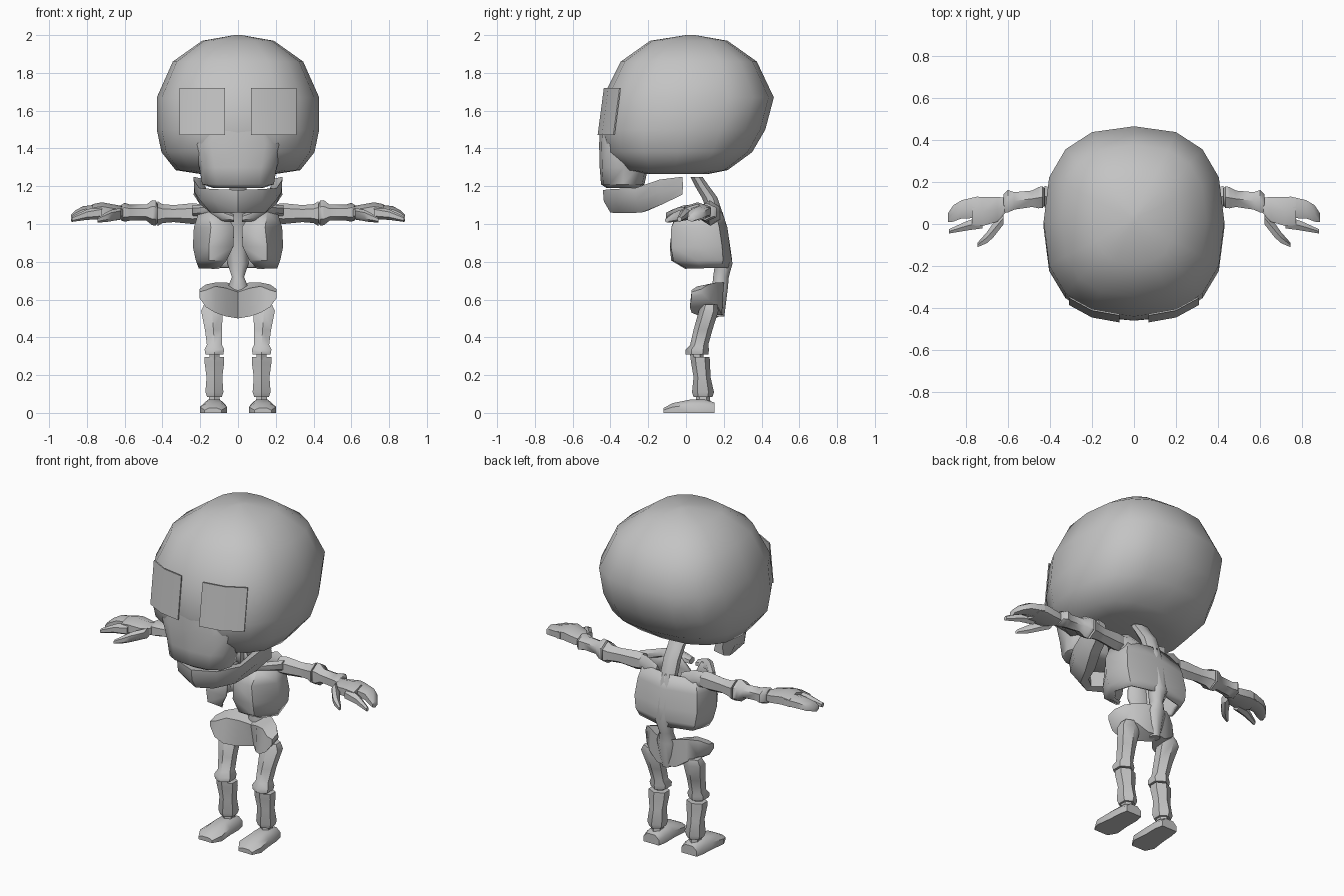
import bpy, bmesh, math
from mathutils import Vector

bone = bpy.data.materials.new("bone_grey")
bone.diffuse_color = (0.55, 0.55, 0.55, 1)
X, Y, Z = Vector((1, 0, 0)), Vector((0, 1, 0)), Vector((0, 0, 1))


def loft(name, rings, mirror=False, closed=True, caps=True, angle=50, thick=0):
    """Skin a list of equally sized point rings."""
    bm = bmesh.new()
    vs = [[bm.verts.new(p) for p in r] for r in rings]
    n = len(rings[0])
    for a, b in zip(vs, vs[1:]):
        for i in range(n if closed else n - 1):
            j = (i + 1) % n
            bm.faces.new((a[i], a[j], b[j], b[i]))
    if caps:
        bm.faces.new(vs[0][::-1])
        bm.faces.new(vs[-1])
    bmesh.ops.recalc_face_normals(bm, faces=bm.faces)
    me = bpy.data.meshes.new(name)
    bm.to_mesh(me)
    bm.free()
    ob = bpy.data.objects.new(name, me)
    me.materials.append(bone)
    bpy.context.collection.objects.link(ob)
    bpy.ops.object.select_all(action='DESELECT')
    ob.select_set(True)
    bpy.context.view_layer.objects.active = ob
    bpy.ops.object.shade_smooth_by_angle(angle=math.radians(angle))
    if mirror:
        m = ob.modifiers.new("mirror", 'MIRROR')
        m.merge_threshold = 0.002
    if thick:
        s = ob.modifiers.new("thickness", 'SOLIDIFY')
        s.thickness, s.offset = thick, 0
    return ob


def limb(name, stations, u, v, sides=6, mirror=True, angle=50):
    """Tube through stations (x, y, z, radius along u, radius along v)."""
    rings = []
    for x, y, z, a, b in stations:
        rings.append([Vector((x, y, z)) + u * a * math.cos(t) + v * b * math.sin(t)
                      for t in [(k + 0.5) * math.tau / sides for k in range(sides)]])
    return loft(name, rings, mirror, angle=angle)


def oval(z, w, yf, yb, p=2.5, sides=16):
    """Horizontal rounded ring with its own front and back depth."""
    cy = (yf + yb) / 2
    h = (yb - yf) / 2
    pts = []
    for k in range(sides):
        c, s = math.cos(k * math.tau / sides), math.sin(k * math.tau / sides)
        pts.append((math.copysign(abs(c) ** (2 / p), c) * w,
                    cy + math.copysign(abs(s) ** (2 / p), s) * h, z))
    return pts


# Skull: cranium and upper face
loft("cranium", [oval(*r) for r in [
    (1.265, 0.20, -0.22, 0.12), (1.285, 0.33, -0.34, 0.22), (1.38, 0.405, -0.435, 0.35),
    (1.50, 0.43, -0.46, 0.42), (1.67, 0.43, -0.44, 0.465), (1.86, 0.345, -0.345, 0.375),
    (1.97, 0.19, -0.19, 0.22), (2.0, 0.02, 0.0, 0.05)]], angle=70)
loft("upper_face", [oval(*r, 2.7, 12) for r in [
    (1.19, 0.13, -0.42, -0.25), (1.21, 0.19, -0.45, -0.22), (1.30, 0.205, -0.457, -0.2),
    (1.42, 0.24, -0.46, -0.2), (1.52, 0.20, -0.455, -0.2)]], angle=60)

# Eye plates wrapped on the face
eye = []
for z, d in ((1.47, 0.0), (1.72, 0.033)):
    eye.append([(0.07, -0.468 + d, z), (0.20, -0.445 + d, z), (0.31, -0.385 + d, z),
                (0.308, -0.378 + d, z), (0.20, -0.437 + d, z), (0.07, -0.46 + d, z)])
loft("eye_plate", eye, mirror=True)

# Lower jaw: horseshoe with sloping outer wall
jaw = []
for x, y, lo, hi in [(0.235, -0.02, 1.155, 1.25), (0.235, -0.14, 1.105, 1.235),
                     (0.205, -0.27, 1.06, 1.19), (0.13, -0.39, 1.058, 1.185),
                     (0.0, -0.44, 1.06, 1.18)]:
    t = min(1, max(0, (-y - 0.02) / 0.3))
    k = 1 - 0.35 * t
    jaw.append([(x, y, hi), (x * 0.98, y + 0.005, (lo + hi) / 2), (x * k, y + 0.04 * t, lo),
                (x * k * 0.72, y + 0.08 * t, lo + 0.01), (x * 0.8, y + 0.07 * t, hi - 0.01)])
loft("lower_jaw", jaw, mirror=True)

# Spine with neck
limb("spine", [(0, 0.055, 1.25, 0.06, 0.035), (0, 0.085, 1.20, 0.05, 0.04),
               (0, 0.125, 1.14, 0.05, 0.045), (0, 0.17, 1.02, 0.05, 0.04),
               (0, 0.20, 0.79, 0.06, 0.05), (0, 0.185, 0.72, 0.035, 0.045),
               (0, 0.18, 0.66, 0.06, 0.045), (0, 0.175, 0.51, 0.03, 0.03)], X, Y, 8, False)

# Rib cage: open shell split down the front
ribs = [(1.06, [(.07, -.04), (.15, -.03), (.20, .05), (.17, .15), (0, .185)]),
        (0.98, [(.02, -.065), (.14, -.07), (.225, .04), (.19, .17), (0, .21)]),
        (0.88, [(.025, -.077), (.15, -.072), (.23, .05), (.20, .185), (0, .225)]),
        (0.81, [(.06, -.07), (.15, -.06), (.215, .06), (.19, .19), (0, .235)]),
        (0.77, [(.10, .0), (.15, .01), (.20, .08), (.17, .18), (0, .225)])]
loft("rib_cage", [[(x, y, z) for x, y in pts] for z, pts in ribs],
     mirror=True, closed=False, caps=False, thick=0.018)

# Collar bones and shoulder blades
limb("collar_bone", [(0.02, -0.085, 1.03, 0.025, 0.02), (0.08, -0.075, 1.045, 0.035, 0.03),
                     (0.15, -0.01, 1.075, 0.035, 0.025), (0.24, 0.09, 1.07, 0.03, 0.03)], Y, Z)
limb("shoulder_blade", [(0.08, 0.155, 1.02, 0.02, 0.06), (0.16, 0.145, 1.05, 0.025, 0.06),
                        (0.22, 0.12, 1.06, 0.03, 0.04)], Y, Z)

# Pelvis: half bowl with flared wings, (x, [front top, back top, back low, front low])
pelvis = [(0.0, [(.12, .64), (.20, .67), (.20, .52), (.15, .50)]),
          (0.06, [(.09, .66), (.20, .69), (.19, .52), (.08, .51)]),
          (0.12, [(.06, .67), (.16, .69), (.17, .56), (.03, .53)]),
          (0.17, [(.03, .65), (.12, .68), (.13, .59), (.02, .56)]),
          (0.205, [(.03, .64), (.08, .655), (.09, .63), (.03, .61)])]
loft("pelvis", [[(x, y, z) for y, z in pts] for x, pts in pelvis], mirror=True, angle=60)

# Legs
limb("thigh", [(0.14, 0.125, 0.575, 0.045, 0.04), (0.138, 0.12, 0.54, 0.066, 0.052),
               (0.13, 0.09, 0.44, 0.052, 0.05), (0.125, 0.07, 0.36, 0.046, 0.048),
               (0.125, 0.06, 0.335, 0.06, 0.062), (0.125, 0.058, 0.31, 0.055, 0.06)], X, Y)
limb("knee", [(0.125, 0.055, 0.32, 0.03, 0.035), (0.125, 0.06, 0.28, 0.03, 0.035)], X, Y)
limb("shin", [(0.125, 0.075, 0.295, 0.06, 0.05), (0.125, 0.077, 0.265, 0.06, 0.05),
              (0.125, 0.085, 0.19, 0.048, 0.045), (0.125, 0.09, 0.11, 0.055, 0.058),
              (0.125, 0.09, 0.085, 0.045, 0.05)], X, Y)
limb("ankle", [(0.125, 0.09, 0.1, 0.03, 0.035), (0.125, 0.09, 0.05, 0.035, 0.04)], X, Y)
foot = []
for y, x, w, h in [(0.15, 0.125, 0.05, 0.055), (0.10, 0.125, 0.06, 0.07),
                   (0.02, 0.128, 0.062, 0.07), (-0.07, 0.13, 0.072, 0.052),
                   (-0.12, 0.132, 0.045, 0.025)]:
    foot.append([(x - w, y, 0), (x + w, y, 0), (x + w, y, h * 0.6),
                 (x + w * 0.5, y, h), (x - w * 0.5, y, h), (x - w, y, h * 0.6)])
loft("foot", foot, mirror=True)

# Arms
limb("upper_arm", [(0.20, 0.115, 1.055, 0.045, 0.05), (0.24, 0.12, 1.055, 0.045, 0.055),
                   (0.34, 0.125, 1.055, 0.04, 0.045), (0.40, 0.13, 1.055, 0.05, 0.05),
                   (0.425, 0.13, 1.055, 0.06, 0.065)], Y, Z)
limb("forearm", [(0.42, 0.13, 1.055, 0.04, 0.04), (0.435, 0.128, 1.058, 0.06, 0.066),
                 (0.455, 0.125, 1.06, 0.058, 0.066), (0.485, 0.12, 1.06, 0.045, 0.042),
                 (0.57, 0.11, 1.06, 0.048, 0.042), (0.60, 0.108, 1.062, 0.062, 0.05),
                 (0.62, 0.10, 1.06, 0.05, 0.04)], Y, Z)

# Hands: palm, two finger groups and thumb
limb("palm", [(0.61, 0.09, 1.06, 0.04, 0.035), (0.65, 0.07, 1.06, 0.068, 0.042),
              (0.72, 0.06, 1.07, 0.08, 0.045), (0.77, 0.06, 1.065, 0.075, 0.04)], Y, Z)
limb("outer_fingers", [(0.74, 0.08, 1.068, 0.06, 0.036), (0.82, 0.07, 1.06, 0.05, 0.034),
                       (0.86, 0.05, 1.045, 0.045, 0.028), (0.885, 0.03, 1.03, 0.025, 0.018)], Y, Z)
limb("index_finger", [(0.72, 0.01, 1.06, 0.035, 0.035), (0.80, -0.01, 1.05, 0.025, 0.028),
                      (0.88, -0.035, 1.025, 0.012, 0.014)], Y, Z)
limb("thumb", [(0.62, 0.03, 1.055, 0.035, 0.03), (0.67, -0.03, 1.045, 0.04, 0.03),
               (0.70, -0.065, 1.035, 0.03, 0.025), (0.745, -0.10, 1.02, 0.012, 0.012)], Y, Z)
